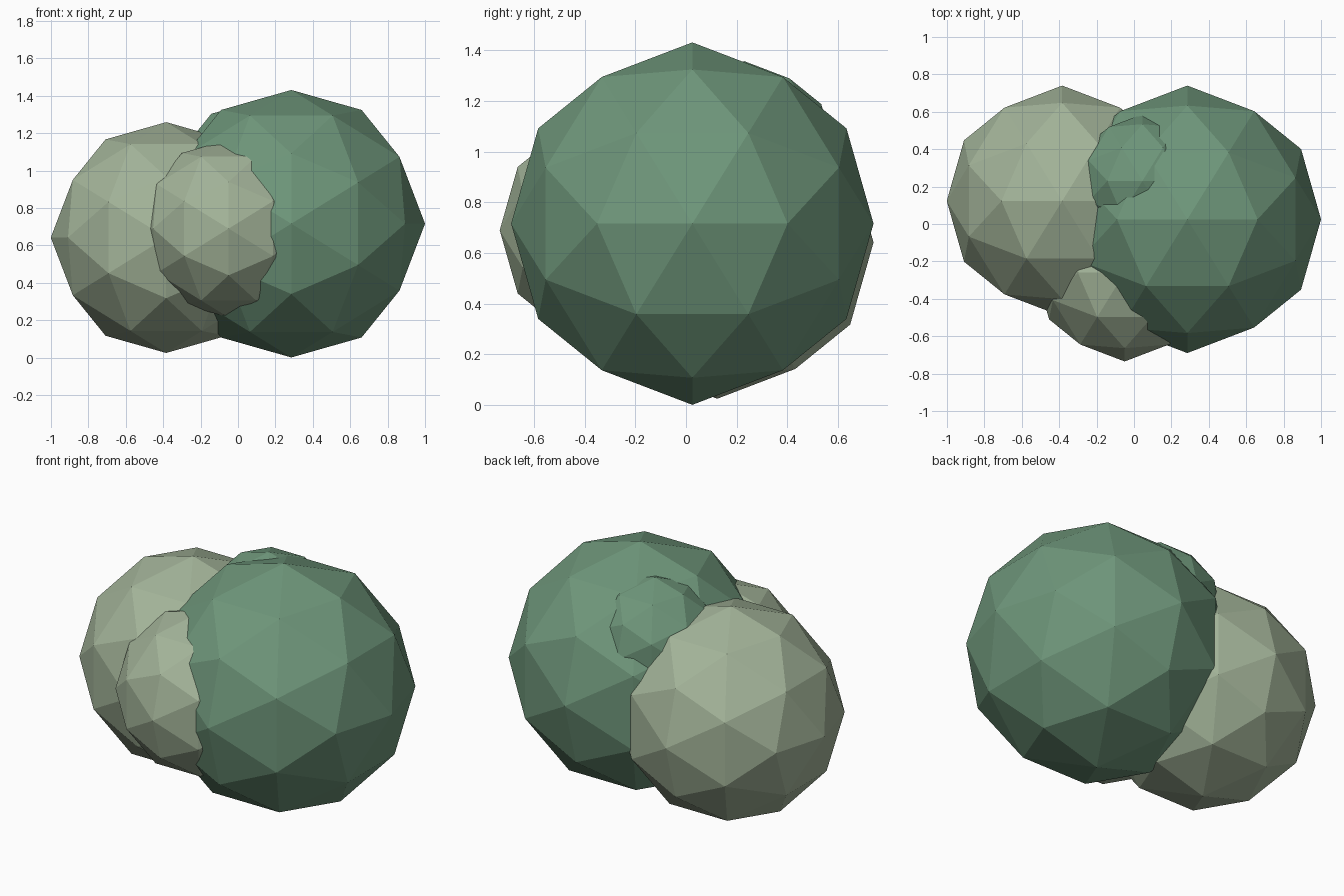
import bpy, math
from mathutils import Matrix

if "Cube" in bpy.data.objects:
    bpy.data.objects.remove(bpy.data.objects["Cube"])


def material(name, rgb):
    m = bpy.data.materials.new(name)
    m.diffuse_color = (*rgb, 1)
    m.use_nodes = True
    m.node_tree.nodes["Principled BSDF"].inputs["Base Color"].default_value = m.diffuse_color
    return m


dark = material("deep_green", (0.156, 0.305, 0.195))
pale = material("pale_sage", (0.366, 0.456, 0.319))

# Tilt so that an edge, not a corner, sits at the top of each clump
tilt = Matrix.Rotation(-math.atan2(0.5257, 0.8507), 4, 'Y')


def clump(name, center, radius, mat):
    bpy.ops.mesh.primitive_ico_sphere_add(subdivisions=2, radius=radius)
    ob = bpy.context.object
    ob.name = name
    ob.data.transform(tilt)
    ob.location = center
    ob.data.materials.append(mat)


# Overlapping faceted foliage clumps
clump("large_dark_clump", (0.285, 0.025, 0.716), 0.715, dark)
clump("large_pale_clump", (-0.384, 0.123, 0.642), 0.617, pale)
clump("front_pale_clump", (-0.05, -0.26, 0.69), 0.475, pale)
clump("top_dark_clump", (0.045, 0.23, 1.0), 0.357, dark)
